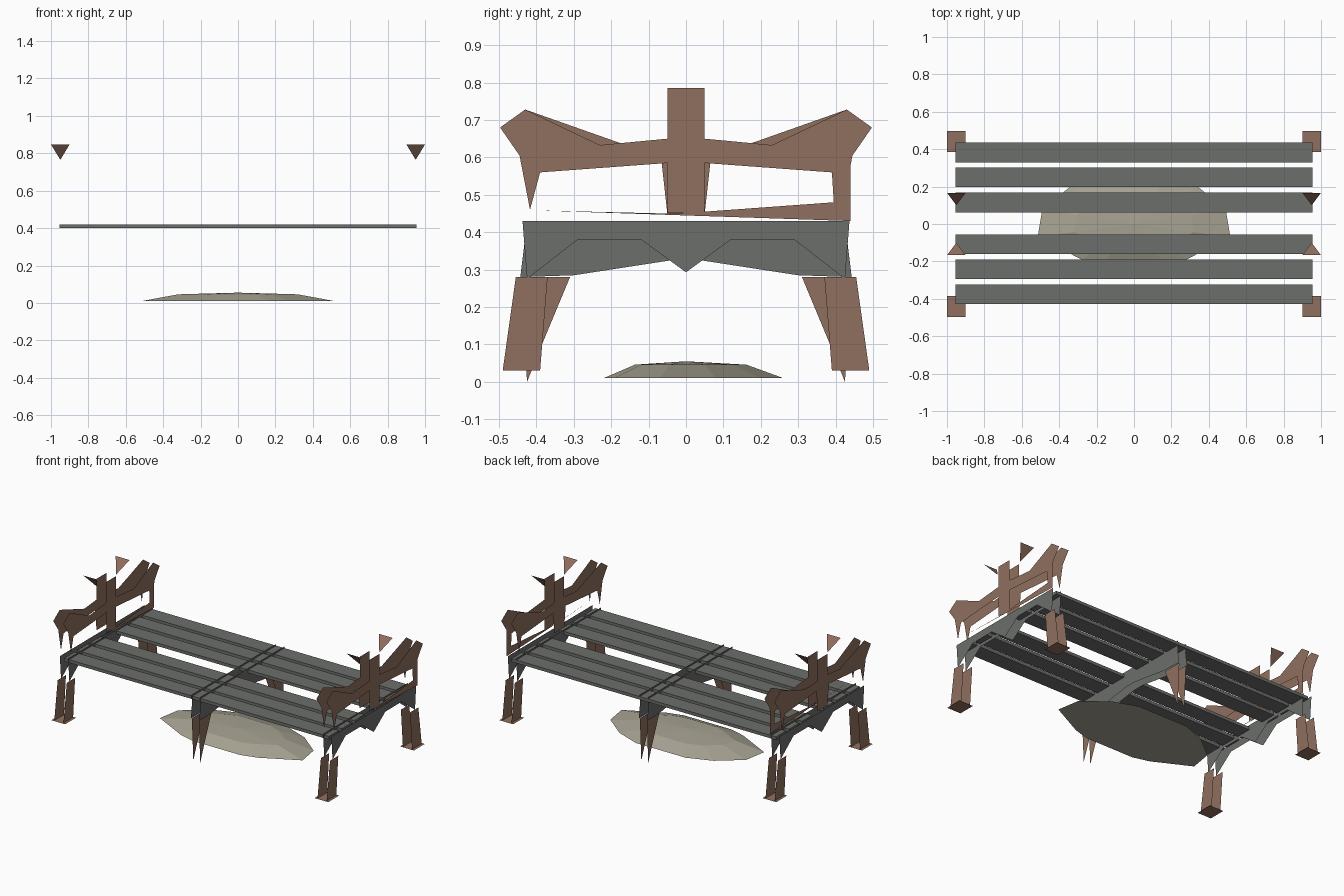
import bpy
import bmesh

cube = bpy.data.objects.get("Cube")
if cube:
    bpy.data.objects.remove(cube, do_unlink=True)


def material(name, rgb):
    m = bpy.data.materials.new(name)
    m.use_nodes = True
    m.diffuse_color = (*rgb, 1)
    m.node_tree.nodes["Principled BSDF"].inputs["Base Color"].default_value = (*rgb, 1)
    return m


BROWN = material("brown wood", (0.28, 0.16, 0.112))
GREY = material("grey wood", (0.15, 0.158, 0.148))
STONE = material("pale stone", (0.39, 0.37, 0.295))


def finish(name, bm, mat):
    mesh = bpy.data.meshes.new(name)
    bm.to_mesh(mesh)
    bm.free()
    mesh.materials.append(mat)
    obj = bpy.data.objects.new(name, mesh)
    bpy.context.collection.objects.link(obj)
    return obj


def polygon(bm, points):
    return bm.faces.new([bm.verts.new(p) for p in points])


def sheet(bm, x, outline, facing):
    """Upright flat panel of (y, z) points, facing +x or -x."""
    f = polygon(bm, [(x, y, z) for y, z in outline])
    f.normal_update()
    if f.normal.x * facing < 0:
        f.normal_flip()


def mirror(half):
    """Close a half profile (+y side) across y = 0."""
    return half + [(-y, z) for y, z in reversed(half) if y != 0]


def flip(points):
    return [(-y, z) for y, z in points]


def pair(name, x, gap, outlines, mat):
    """Two parallel panels on either side of x."""
    bm = bmesh.new()
    for s in (-1, 1):
        for outline in outlines:
            sheet(bm, x + s * gap, outline, s)
    finish(name, bm, mat)


# Slats
for i, y in enumerate((-0.375, -0.2425, -0.1075, 0.115, 0.25, 0.3825)):
    bm = bmesh.new()
    bmesh.ops.create_cube(bm, size=1)
    for v in bm.verts:
        v.co = (v.co.x * 1.91, v.co.y * 0.105 + y, v.co.z * 0.02 + 0.41)
    finish(f"slat_{i + 1}", bm, GREY)

# Cross beams
end_beam = mirror([(0, 0.293), (0.12, 0.38), (0.29, 0.38), (0.425, 0.275), (0.437, 0.43)])
mid_beam = mirror([(0.04, 0.325), (0.30, 0.285), (0.443, 0.28), (0.432, 0.37), (0.435, 0.43)])
pair("middle_beam", 0, 0.03, [mid_beam], GREY)

# Legs
corner_leg = [(0.455, 0.28), (0.37, 0.28), (0.39, 0.03), (0.49, 0.03)]
mid_leg = [(0.44, 0.28), (0.31, 0.28), (0.385, 0.1), (0.425, 0)]
pair("middle_legs", 0, 0.025, [mid_leg, flip(mid_leg)], BROWN)

# End board profiles: arms with a central post, and a lower rail with one full stile
arm = [(0.497, 0.68), (0.445, 0.605), (0.417, 0.46), (0.39, 0.56)]
top_post = [(0.05, 0.785), (0.05, 0.65)]
pointed = mirror(top_post + [(0.175, 0.638), (0.43, 0.728)] + arm + [(0.065, 0.585), (0.05, 0.45)])
full = mirror(top_post + [(0.23, 0.633), (0.43, 0.728)] + arm + [(0.05, 0.585), (0.05, 0.453)])
rail = [(0.39, 0.56), (0.395, 0.48), (0.05, 0.455), (-0.05, 0.45), (-0.39, 0.458),
        (0.44, 0.43), (0.44, 0.605)]

for side, label in ((-1, "right"), (1, "left")):
    x = 0.95 * side
    pair(f"{label}_beam", x, 0.03, [end_beam], GREY)
    pair(f"{label}_legs", x, 0.033, [corner_leg, flip(corner_leg)], BROWN)

    bm = bmesh.new()
    sheet(bm, x - 0.036, pointed, -1)
    sheet(bm, x + 0.036, full, 1)
    sheet(bm, x + 0.036, rail, 1)
    finish(f"{label}_end_board", bm, BROWN)

    # Foot plates and slanted finial triangles
    feet, finials = bmesh.new(), bmesh.new()
    for s in (-1, 1):
        polygon(feet, [(x + a, s * y, 0.03) for a, y in
                       ((-0.05, 0.385), (0.05, 0.385), (0.05, 0.497), (-0.05, 0.497))])
        polygon(finials, [(x - 0.05, s * 0.167, 0.848), (x + 0.05, s * 0.167, 0.848),
                          (x, s * 0.1, 0.765)])
    finish(f"{label}_foot_plates", feet, BROWN)
    finish(f"{label}_finials", finials, BROWN)

# Faceted low mound under the middle
half = [(0.17, -0.22), (0.28, -0.19), (0.515, -0.07), (0.49, 0.08), (0.34, 0.2), (0.18, 0.26)]
outline = half + [(-x, y) for x, y in reversed(half)]
bm = bmesh.new()
base = [bm.verts.new((x, y, 0.01)) for x, y in outline]
ring = [bm.verts.new((x * 0.62, y * 0.62, 0.046)) for x, y in outline]
apex = bm.verts.new((0, 0, 0.055))
bm.faces.new(base[::-1])
for i in range(len(base)):
    j = (i + 1) % len(base)
    bm.faces.new((base[i], base[j], ring[j], ring[i]))
    bm.faces.new((ring[i], ring[j], apex))
finish("mound", bm, STONE)
